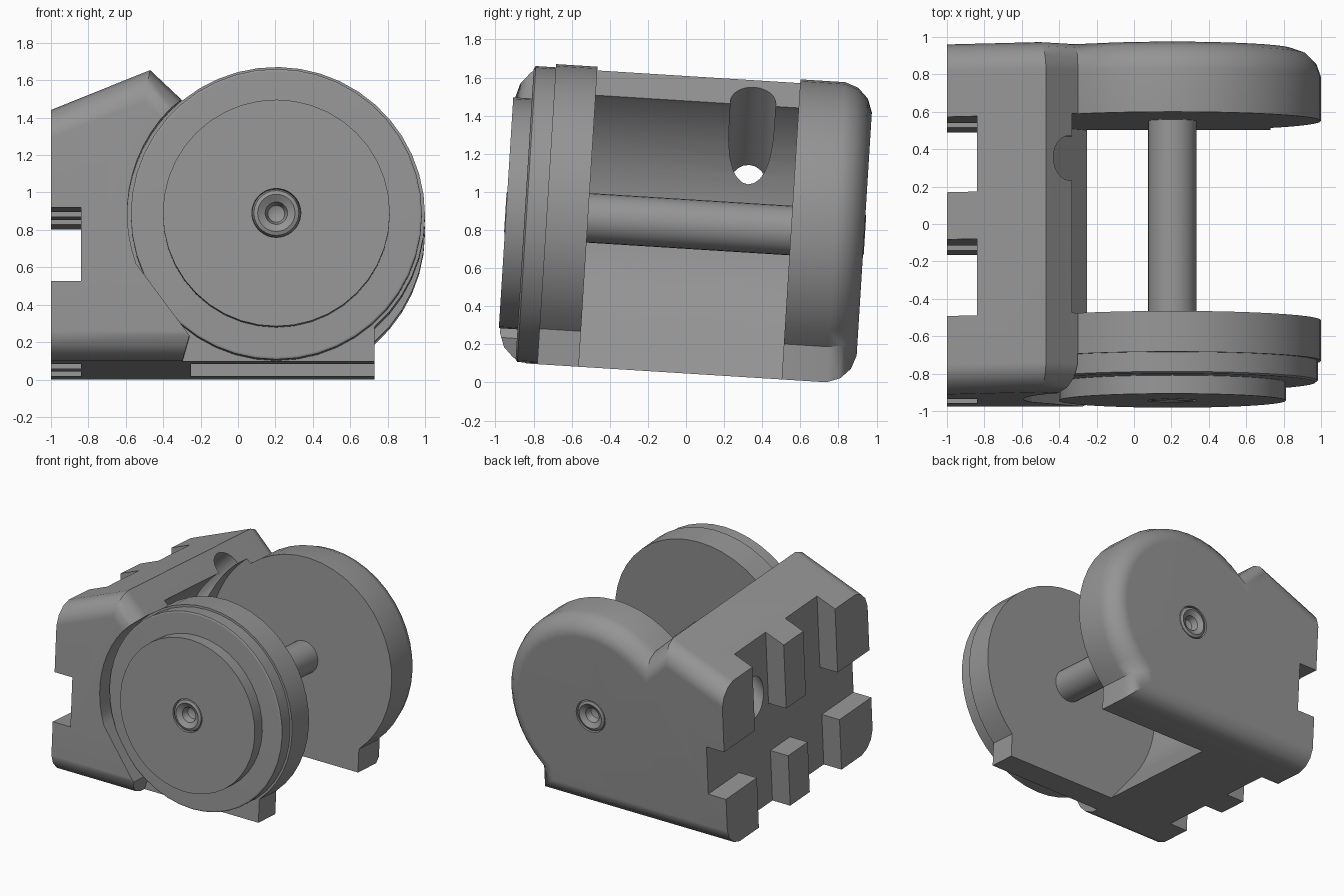
import bpy, bmesh, math
from mathutils import Matrix

if "Cube" in bpy.data.objects:
    bpy.data.objects.remove(bpy.data.objects["Cube"], do_unlink=True)

TILT = -0.0624            # whole assembly leans slightly about x
AX, AZ = 0.205, 0.83      # axle position in x and z
FRONT, BACK = -0.99, 0.885
BASE = 0.047

grey = bpy.data.materials.new("plain_grey")
grey.use_nodes = True
colour = (0.3, 0.3, 0.3, 1)
grey.diffuse_color = colour
grey.node_tree.nodes["Principled BSDF"].inputs["Base Color"].default_value = colour


def make(name, bm):
    bmesh.ops.recalc_face_normals(bm, faces=bm.faces)
    mesh = bpy.data.meshes.new(name)
    bm.to_mesh(mesh)
    bm.free()
    mesh.materials.append(grey)
    obj = bpy.data.objects.new(name, mesh)
    bpy.context.collection.objects.link(obj)
    return obj


def arc(radius, start, end, steps):
    """Points around the axle in the xz plane, angles in degrees."""
    angles = [math.radians(start + (end - start) * i / steps) for i in range(steps + 1)]
    return [(AX + radius * math.cos(a), AZ + radius * math.sin(a)) for a in angles]


def extrude(name, profile, y0, y1, fillet=0):
    """Extrude an xz outline along y, optionally rounding both end outlines."""
    bm = bmesh.new()
    face = bm.faces.new([bm.verts.new((x, y0, z)) for x, z in profile])
    ext = bmesh.ops.extrude_face_region(bm, geom=[face], use_keep_orig=True)
    verts = [g for g in ext["geom"] if isinstance(g, bmesh.types.BMVert)]
    bmesh.ops.translate(bm, verts=verts, vec=(0, y1 - y0, 0))
    bmesh.ops.recalc_face_normals(bm, faces=bm.faces)
    if fillet:
        rims = [e for e in bm.edges if abs(e.verts[0].co.y - e.verts[1].co.y) < 1e-5]
        bmesh.ops.bevel(bm, geom=rims, offset=fillet, offset_type='OFFSET',
                        segments=3, profile=0.45, affect='EDGES', clamp_overlap=False)
    return make(name, bm)


def box(x0, x1, y0, y1, z0, z1):
    return extrude("cutter", [(x0, z0), (x1, z0), (x1, z1), (x0, z1)], y0, y1)


def lathe(name, profile, steps):
    """Spin (radius, y) points around the axle."""
    bm = bmesh.new()
    verts = [bm.verts.new((AX + r, y, AZ)) for r, y in profile]
    edges = [bm.edges.new(pair) for pair in zip(verts, verts[1:])]
    bmesh.ops.spin(bm, geom=verts + edges, cent=(AX, 0, AZ), axis=(0, 1, 0),
                   angle=math.tau, steps=steps, use_duplicate=False)
    bmesh.ops.remove_doubles(bm, verts=bm.verts, dist=1e-4)
    return make(name, bm)


def cut(obj, cutter):
    mod = obj.modifiers.new("cut", 'BOOLEAN')
    mod.operation, mod.solver, mod.object = 'DIFFERENCE', 'EXACT', cutter
    graph = bpy.context.evaluated_depsgraph_get()
    mesh = bpy.data.meshes.new_from_object(obj.evaluated_get(graph))
    obj.modifiers.clear()
    obj.data = mesh
    bpy.data.objects.remove(cutter, do_unlink=True)


# Housing: sloped block on the left joined to a round end with a foot
outline = [(-1.4, 1.23), (-0.47, 1.605)] + arc(0.795, 129.4, -48.6, 22)
outline += [(0.73, BASE), (-1.4, BASE)]
housing = extrude("housing", outline, FRONT, BACK, 0.15)

# Roller bay between the two side walls
bay = [(-0.29, 2)] + arc(0.84, 126, 218, 16) + [(-0.25, BASE), (-0.25, -1), (2, -1), (2, 2)]
cut(housing, extrude("cutter", bay, -0.567, 0.5))

# Recess in the front face for the rim and knob
pocket = [(-0.3, 2)] + arc(0.797, 129.4, 200, 12)
pocket += [(-0.26, 0.175), (-0.31, 0), (-0.31, -1), (2, -1), (2, 2)]
cut(housing, extrude("cutter", pocket, -1.5, -0.785))

# Flat mounting side with one long channel and two upright channels
cut(housing, box(-2, -1, -2, 2, -1, 3))
cut(housing, box(-2, -0.84, -2, 2, 0.465, 0.86))
for y0, y1 in ((-0.58, -0.17), (0.083, 0.487)):
    cut(housing, box(-2, -0.84, y0, y1, -1, 3))

# Slanted round feed hole from the channel into the bay
bm = bmesh.new()
bmesh.ops.create_cone(bm, cap_ends=True, segments=24, radius1=0.12, radius2=0.12, depth=1.2)
bm.transform(Matrix.Translation((-0.64, 0.26, 1.19)) @ Matrix.Rotation(math.pi / 4, 4, 'Y'))
cut(housing, make("cutter", bm))

# Axle seat in the back wall
cut(housing, extrude("cutter", arc(0.131, 0, 345, 23), 0.75, 1.2))

# Rim and raised knob at the front
rim = lathe("front_rim", [(0.1, -0.9), (0.765, -0.9), (0.778, -0.89), (0.778, -0.78),
                          (0.1, -0.78)], 44)
knob = lathe("front_knob", [(0.131, -0.89), (0.131, -0.998), (0.607, -0.998),
                            (0.607, -0.89)], 40)

# Axle with dished ends
end = [(0, 0.09), (0.045, 0.07), (0.06, 0.02), (0.075, 0.012), (0.1, -0.004),
       (0.12, 0.004), (0.13, 0.025)]
shaft = [(r, -0.998 + d) for r, d in end] + [(r, BACK - d) for r, d in reversed(end)]
axle = lathe("axle", shaft, 28)

# Lean and shade every part
parts = (housing, rim, knob, axle)
for obj in parts:
    obj.data.transform(Matrix.Rotation(TILT, 4, 'X'))
    obj.data.materials.clear()
    obj.data.materials.append(grey)
    bpy.ops.object.select_all(action='DESELECT')
    obj.select_set(True)
    bpy.context.view_layer.objects.active = obj
    bpy.ops.object.shade_smooth_by_angle(angle=math.radians(38))
    weighted = obj.modifiers.new("even_shading", 'WEIGHTED_NORMAL')
    weighted.keep_sharp = True
